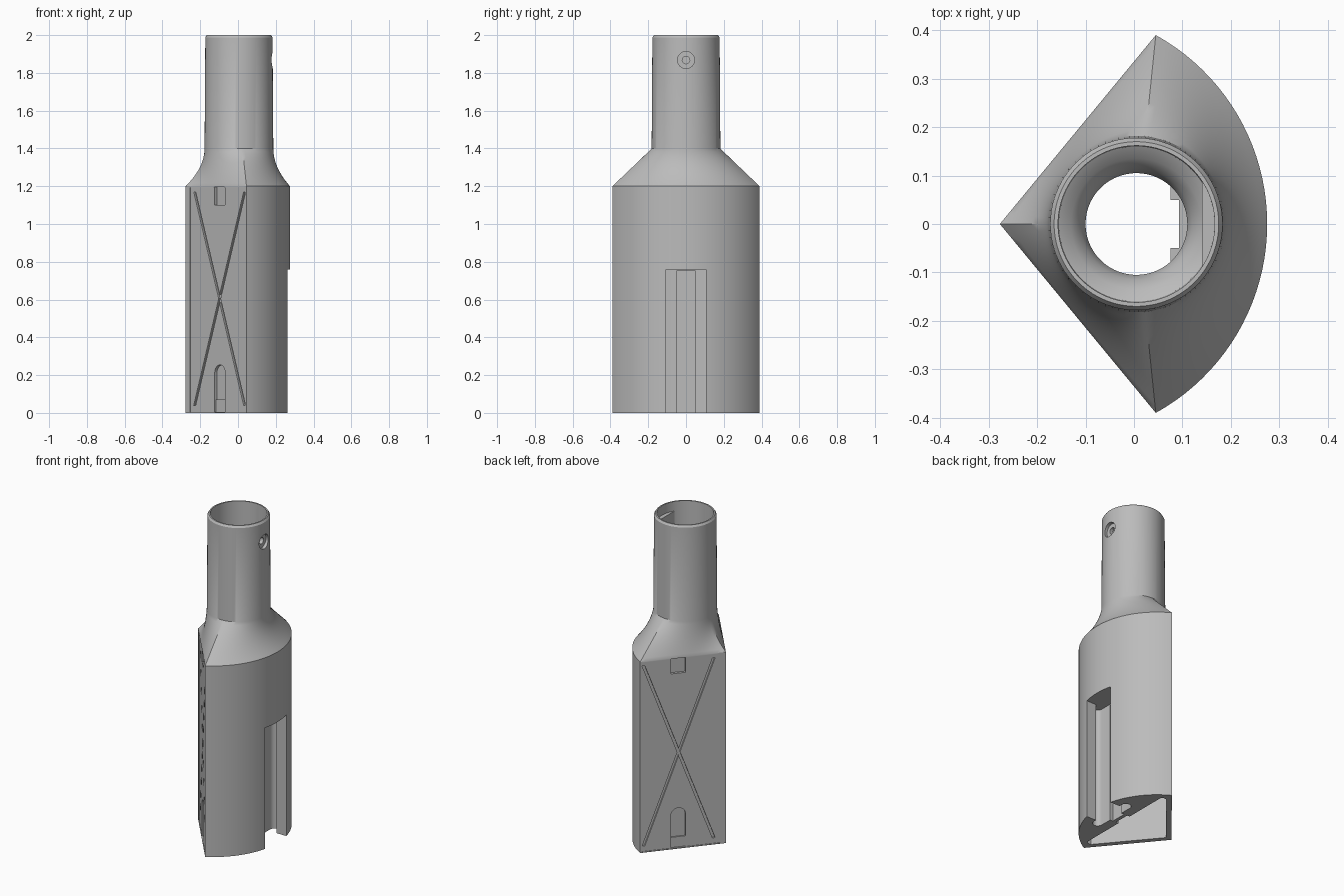
import bpy, bmesh
from math import sin, cos, pi, atan2, asin, hypot, radians
from mathutils import Vector, Matrix

cube = bpy.data.objects.get("Cube")
if cube:
    bpy.data.objects.remove(cube)

grey = bpy.data.materials.new("light_grey")
grey.use_nodes = True
colour = (0.5, 0.5, 0.5, 1)
grey.diffuse_color = colour
grey.node_tree.nodes["Principled BSDF"].inputs["Base Color"].default_value = colour

APEX, CORNER_X, HALF, BULGE = -0.277, 0.045, 0.39, 0.275
CX = 0.005          # tube axis
SHOULDER, NECK, TOP = 1.2, 1.4, 2.0


def make(name, bm):
    bmesh.ops.recalc_face_normals(bm, faces=bm.faces)
    mesh = bpy.data.meshes.new(name)
    bm.to_mesh(mesh)
    bm.free()
    mesh.materials.append(grey)
    obj = bpy.data.objects.new(name, mesh)
    bpy.context.collection.objects.link(obj)
    return obj


def loft(name, rings):
    """Skin a stack of equal-length rings and cap both ends."""
    bm = bmesh.new()
    rows = [[bm.verts.new(p) for p in ring] for ring in rings]
    n = len(rows[0])
    for a, b in zip(rows, rows[1:]):
        for i in range(n):
            j = (i + 1) % n
            bm.faces.new((a[i], a[j], b[j], b[i]))
    bm.faces.new(rows[0][::-1])
    bm.faces.new(rows[-1])
    return make(name, bm)


def prism(name, outline, z0, z1):
    return loft(name, [[(x, y, z) for x, y in outline] for z in (z0, z1)])


def circle(r, z, n=96):
    return [(CX + r * cos(2 * pi * i / n), r * sin(2 * pi * i / n), z) for i in range(n)]


def combine(target, tool, operation="DIFFERENCE"):
    """Apply a boolean and discard the tool."""
    tool.hide_render = True
    mod = target.modifiers.new("cut", "BOOLEAN")
    mod.operation, mod.object, mod.solver = operation, tool, "EXACT"
    graph = bpy.context.evaluated_depsgraph_get()
    mesh = bpy.data.meshes.new_from_object(target.evaluated_get(graph))
    target.modifiers.clear()
    target.data = mesh
    bpy.data.objects.remove(tool)


# Body outline: two flat sides meeting at the apex, plus a curved side
sag = BULGE - CORNER_X
radius = (HALF ** 2 + sag ** 2) / (2 * sag)
arc_x = BULGE - radius
half_angle = asin(HALF / radius)
outline = []
for i in range(20):
    t = i / 20
    outline.append((APEX + (CORNER_X - APEX) * t, -HALF * t))
for i in range(41):
    a = half_angle * (i / 20 - 1)
    outline.append((arc_x + radius * cos(a), radius * sin(a)))
for i in range(1, 20):
    t = 1 - i / 20
    outline.append((APEX + (CORNER_X - APEX) * t, HALF * t))


def round_ring(r, z):
    return [(CX + r * cos(a), r * sin(a), z)
            for a in (atan2(y, x - CX) for x, y in outline)]


def shoulder_ring(t):
    """Blend outline to circle: straight at the corners, concave elsewhere."""
    z = SHOULDER + (NECK - SHOULDER) * t
    ring = []
    for (x, y), (cx, cy, _) in zip(outline, round_ring(0.182, z)):
        w = (abs(y) / hypot(x - CX, y)) ** 2
        f = w * t + (1 - w) * (1 - (1 - t) ** 2)
        ring.append((x + (cx - x) * f, y + (cy - y) * f, z))
    return ring


rings = [[(x, y, 0) for x, y in outline]]
rings += [shoulder_ring(i / 12) for i in range(13)]
rings += [round_ring(0.178, TOP - 0.012), round_ring(0.17, TOP)]
body = loft("adapter_body", rings)

# Tube bore with funnel, and the hollow base
bore = [(0.105, 1.0), (0.105, 1.29), (0.115, 1.32), (0.135, 1.345), (0.16, 1.36), (0.162, 2.1)]
combine(body, loft("bore", [circle(r, z) for r, z in bore]))
half = [(0.04, 0.335), (0.065, 0.335), (0.075, 0.325), (0.075, 0.05), (0.093, 0.05)]
hollow = [(-0.237, 0)] + [(x, -y) for x, y in half] + half[::-1]
combine(body, prism("hollow", hollow, -0.1, 1.15))

# Rail slot on the curved side: wide mouth, undercut channel, centre groove
def box(name, x0, x1, y, z1):
    return prism(name, [(x0, -y), (x1, -y), (x1, y), (x0, y)], -0.1, z1)


combine(body, box("mouth", 0.16, 0.4, 0.105, 0.76))
channel = []
for side in (1, -1):
    for i in range(9):
        a = pi / 2 - pi * i / 8
        channel.append((0.165 - side * 0.03 * sin(a), side * (0.125 + 0.03 * cos(a))))
combine(body, prism("channel", channel, -0.1, 0.76))
combine(body, box("groove", 0.115, 0.2, 0.05, 0.75))

# Screw boss inside the tube, then its stepped hole
seg = [(CX + 0.168 * cos(a), 0.168 * sin(a)) for a in (radians(36) * (i / 8 - 1) for i in range(17))]
combine(body, prism("boss", seg, 1.79, 1.94), "UNION")
for r, x0, x1 in ((0.045, 0.163, 0.3), (0.02, 0.1, 0.3)):
    hole = [[(x, r * cos(2 * pi * i / 32), 1.868 + r * sin(2 * pi * i / 32)) for i in range(32)]
            for x in (x0, x1)]
    combine(body, loft("screw_hole", hole))


# Flat sides: u runs from the apex along the face, v is height
length = hypot(CORNER_X - APEX, HALF)


def side_cut(side, name, pts, depth):
    along = Vector((CORNER_X - APEX, side * HALF, 0)) / length
    out = Vector((-HALF, side * (CORNER_X - APEX), 0)) / length
    origin = Vector((APEX, 0, 0))
    rings = [[origin + along * u + out * d + Vector((0, 0, v)) for u, v in pts]
             for d in (-depth, 0.03)]
    combine(body, loft(name, rings))


def rect(u0, u1, v0, v1):
    return [(u0, v0), (u1, v0), (u1, v1), (u0, v1)]


mid, w = 0.28, 0.044
arch = [(mid - w, 0.07), (mid + w, 0.07)]
arch += [(mid + w * cos(pi * i / 12), 0.21 + w * sin(pi * i / 12)) for i in range(13)]
u0, u1, v0, v1, s = 0.07, 0.485, 0.04, 1.17, 0.008
for side in (-1, 1):
    side_cut(side, "panel", rect(0.035, length - 0.012, 0.006, 1.194), 0.004)
    side_cut(side, "brace", [(u0 - s, v0), (u0 + s, v0), (u1 + s, v1), (u1 - s, v1)], 0.014)
    side_cut(side, "brace", [(u1 - s, v0), (u1 + s, v0), (u0 + s, v1), (u0 - s, v1)], 0.014)
    side_cut(side, "top_notch", rect(mid - w, mid + w, 1.1, 1.196), 0.02)
    side_cut(side, "arch_pocket", arch, 0.02)
    side_cut(side, "lead_in", rect(mid - w, mid + w, 0.006, 0.08), 0.012)

# Smooth shading with crisp edges
bpy.context.view_layer.objects.active = body
body.select_set(True)
bpy.ops.object.shade_smooth_by_angle(angle=radians(30))
